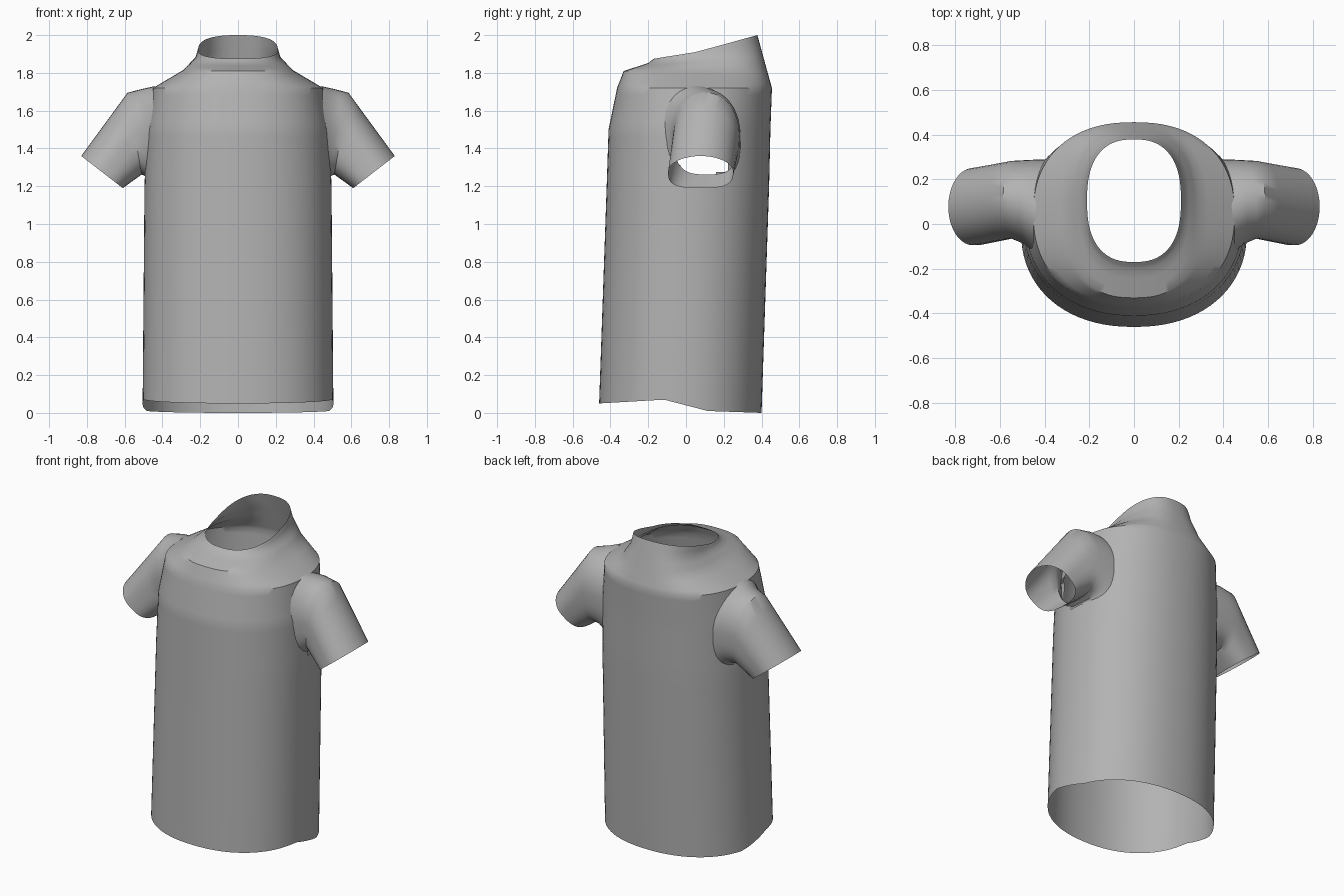
import bpy, bmesh, math

cube = bpy.data.objects.get("Cube")
if cube:
    bpy.data.objects.remove(cube, do_unlink=True)

GREY = (0.45, 0.45, 0.45, 1)
cloth = bpy.data.materials.new("grey_cloth")
cloth.use_nodes = True
cloth.diffuse_color = GREY
cloth.node_tree.nodes["Principled BSDF"].inputs["Base Color"].default_value = GREY


def spow(v, e):
    return math.copysign(abs(v) ** e, v)


def lerp(a, b, f):
    return a + (b - a) * f


def loft(name, rings, skip=None):
    """Open tube through closed rings of points; skip(center) leaves holes."""
    bm = bmesh.new()
    rows = [[bm.verts.new(p) for p in ring] for ring in rings]
    for low, high in zip(rows, rows[1:]):
        n = len(low)
        for i in range(n):
            j = (i + 1) % n
            face = bm.faces.new((low[i], low[j], high[j], high[i]))
            face.smooth = True
            if skip and skip(face.calc_center_median()):
                bm.faces.remove(face)
    loose = [v for v in bm.verts if not v.link_faces]
    bmesh.ops.delete(bm, geom=loose, context='VERTS')
    mesh = bpy.data.meshes.new(name)
    bm.to_mesh(mesh)
    bm.free()
    mesh.materials.append(cloth)
    obj = bpy.data.objects.new(name, mesh)
    bpy.context.collection.objects.link(obj)
    bpy.ops.object.select_all(action='DESELECT')
    obj.select_set(True)
    bpy.context.view_layer.objects.active = obj
    bpy.ops.object.shade_smooth_by_angle(angle=math.radians(40))
    return obj


# Body sections: half width, front y, back y, roundness, heights front to back
STOPS = (0, 0.4, 0.67, 1)
SECTIONS = [
    (0.505, -0.46, 0.40, 2.2, (0.05, 0.07, 0.01, 0.0)),
    (0.495, -0.42, 0.44, 2.2, (1.2,) * 4),
    (0.485, -0.41, 0.447, 2.2, (1.5,) * 4),
    (0.45, -0.365, 0.455, 2.3, (1.72,) * 4),
    (0.29, -0.33, 0.43, 2.6, (1.81, 1.815, 1.815, 1.81)),
    (0.225, -0.20, 0.40, 2.5, (1.852, 1.875, 1.89, 1.92)),
    (0.21, -0.17, 0.378, 2.5, (1.875, 1.91, 1.95, 2.0)),
]
STEPS = (16, 8, 6, 4, 3, 2)


def height(levels, t):
    for k in range(3):
        if t <= STOPS[k + 1] or k == 2:
            f = (t - STOPS[k]) / (STOPS[k + 1] - STOPS[k])
            return lerp(levels[k], levels[k + 1], f)


def body_ring(section, count=80):
    half, front, back, power, levels = section
    ring = []
    for i in range(count):
        a = math.tau * i / count
        x = half * spow(math.cos(a), 2 / power)
        t = 0.5 + 0.5 * spow(math.sin(a), 2 / power)
        ring.append((x, lerp(front, back, t), height(levels, t)))
    return ring


def blend(ring_a, ring_b, f):
    return [tuple(lerp(p, q, f) for p, q in zip(u, v)) for u, v in zip(ring_a, ring_b)]


def chain(rings, steps):
    out = [rings[0]]
    for a, b, n in zip(rings, rings[1:], steps):
        out += [blend(a, b, (k + 1) / n) for k in range(n)]
    return out


def in_armhole(c):
    return abs(c.x) > 0.3 and ((c.y - 0.09) / 0.17) ** 2 + ((c.z - 1.46) / 0.23) ** 2 < 1


loft("shirt_body", chain([body_ring(s) for s in SECTIONS], STEPS), in_armhole)


# Sleeves: top x, top z, bottom x, bottom z, front y, back y, wrap round the body
CUFFS = [
    (0.44, 1.73, 0.475, 1.2, -0.18, 0.29, 1.4),
    (0.51, 1.715, 0.485, 1.25, -0.09, 0.287, 0.6),
    (0.585, 1.695, 0.51, 1.262, -0.065, 0.282, 0.0),
    (0.83, 1.36, 0.61, 1.19, -0.095, 0.25, 0.0),
]


def sleeve_ring(cuff, side, count=40):
    tx, tz, bx, bz, front, back, wrap = cuff
    ring = []
    for i in range(count):
        a = -side * math.tau * i / count
        up = math.cos(a)
        power = 1.0 if up > 0 else 0.65      # flatter underside
        f = 0.5 + 0.5 * spow(up, power)
        y = lerp(front, back, 0.5 + 0.5 * spow(math.sin(a), power))
        x = lerp(bx, tx, f) - wrap * (y - 0.03) ** 2
        ring.append((side * x, y, lerp(bz, tz, f)))
    return ring


for name, side in (("left_sleeve", 1), ("right_sleeve", -1)):
    loft(name, chain([sleeve_ring(c, side) for c in CUFFS], (2, 2, 4)))
